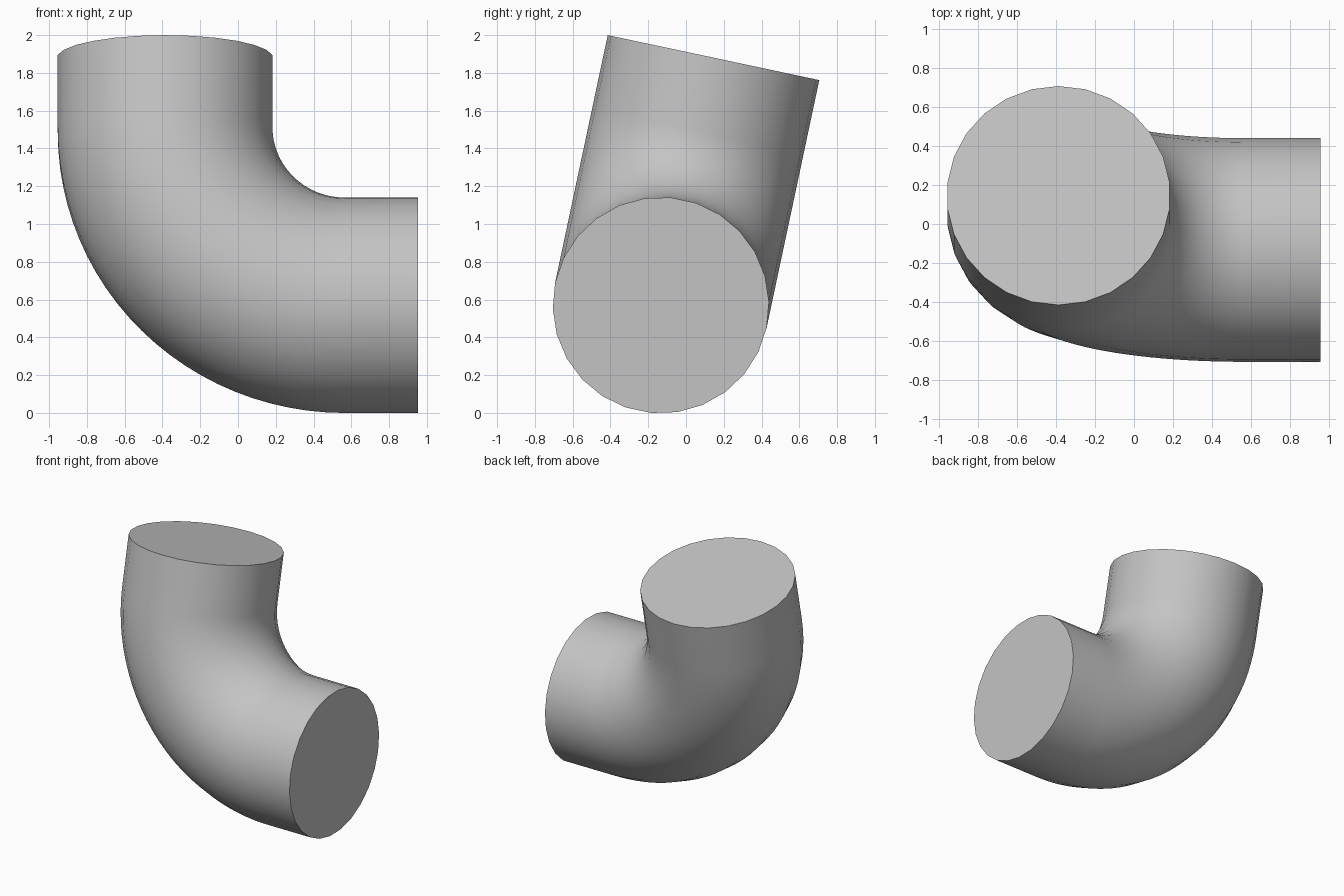
import bpy
import bmesh
from math import cos, sin, pi, radians
from mathutils import Matrix, Vector

cube = bpy.data.objects.get("Cube")
if cube:
    bpy.data.objects.remove(cube, do_unlink=True)

SIDES = 26            # facets around the pipe
PIPE_RADIUS = 0.5725
BEND_RADIUS = 0.95    # centreline radius of the quarter bend
ARM = 1.34            # axis crossing to either open end
STRAIGHT = ARM - BEND_RADIUS
TILT = radians(-12)   # upright arm leans to the back
CORNER = Vector((-0.386, -0.133, 0.57))

grey = bpy.data.materials.new("light grey")
grey.use_nodes = True
colour = (0.55, 0.55, 0.55, 1)
grey.diffuse_color = colour
grey.node_tree.nodes["Principled BSDF"].inputs["Base Color"].default_value = colour

bm = bmesh.new()


def extrude_ring(edges, offset):
    """Extend a ring of edges straight along offset and return the new ring."""
    geom = bmesh.ops.extrude_edge_only(bm, edges=edges)["geom"]
    verts = [g for g in geom if isinstance(g, bmesh.types.BMVert)]
    bmesh.ops.translate(bm, verts=verts, vec=offset)
    return [g for g in geom if isinstance(g, bmesh.types.BMEdge)
            and all(v in verts for v in g.verts)]


# Round profile at the end of the sideways arm
angles = [2 * pi * i / SIDES for i in range(SIDES)]
ring_verts = [bm.verts.new((ARM, PIPE_RADIUS * cos(a), PIPE_RADIUS * sin(a)))
              for a in angles]
ring = [bm.edges.new((ring_verts[i - 1], ring_verts[i])) for i in range(SIDES)]

# Sideways straight arm, quarter bend, upright straight arm
ring = extrude_ring(ring, (-STRAIGHT, 0, 0))
bend = bmesh.ops.spin(bm, geom=ring, cent=(BEND_RADIUS, 0, BEND_RADIUS),
                      axis=(0, 1, 0), angle=pi / 2, steps=24)
ring = [g for g in bend["geom_last"] if isinstance(g, bmesh.types.BMEdge)]
extrude_ring(ring, (0, 0, STRAIGHT))

# Flat end caps
bmesh.ops.remove_doubles(bm, verts=bm.verts[:], dist=1e-5)
bmesh.ops.holes_fill(bm, edges=[e for e in bm.edges if e.is_boundary], sides=0)
bmesh.ops.recalc_face_normals(bm, faces=bm.faces[:])

# Lean the upright arm back and put the model in place
bm.transform(Matrix.Translation(CORNER) @ Matrix.Rotation(TILT, 4, 'X'))

mesh = bpy.data.meshes.new("pipe_elbow")
bm.to_mesh(mesh)
bm.free()
mesh.materials.append(grey)
elbow = bpy.data.objects.new("pipe_elbow", mesh)
bpy.context.collection.objects.link(elbow)

# Smooth wall, crisp rims
bpy.ops.object.select_all(action='DESELECT')
elbow.select_set(True)
bpy.context.view_layer.objects.active = elbow
bpy.ops.object.shade_smooth_by_angle(angle=radians(40))
